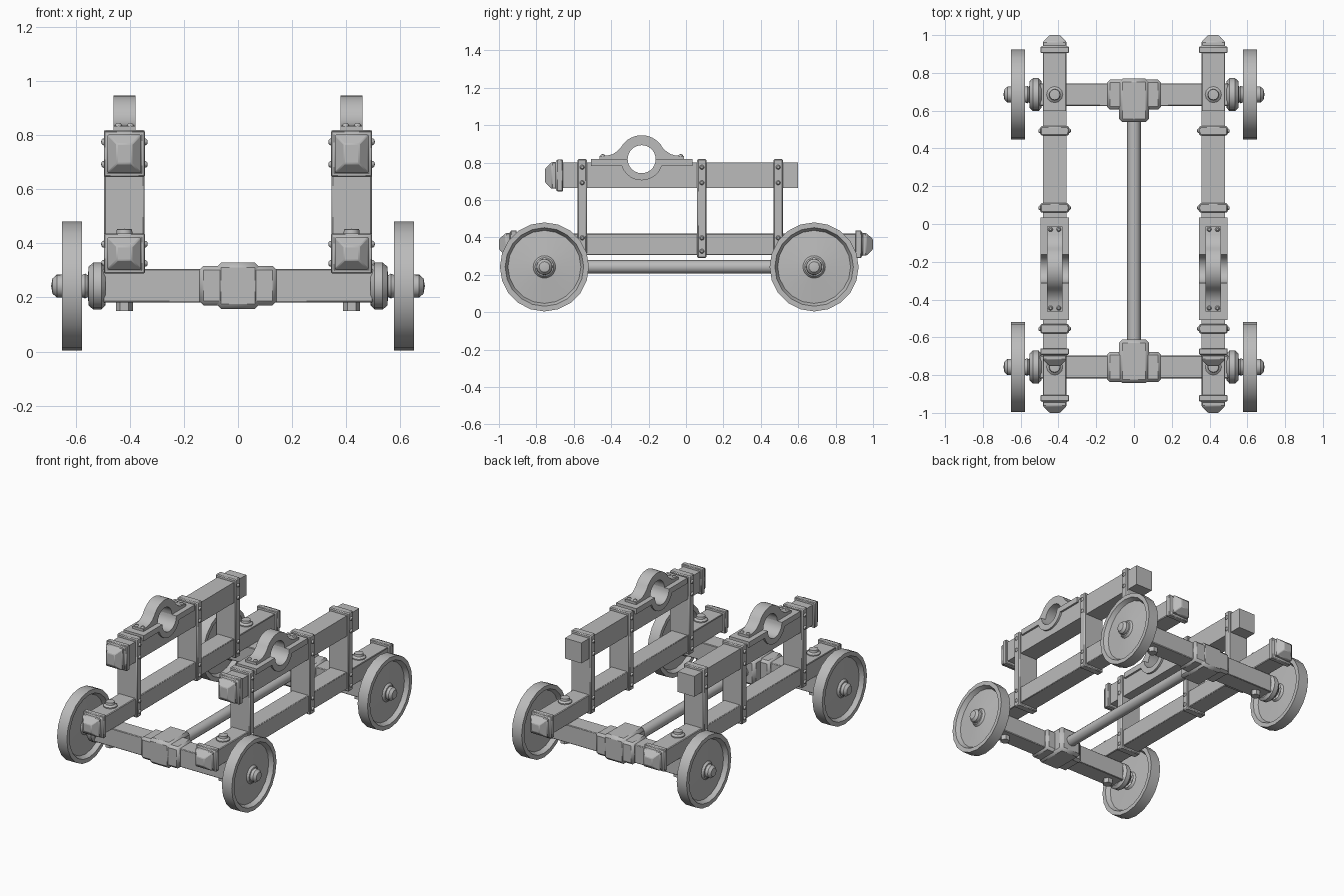
import bpy, bmesh, math
from mathutils import Vector, Matrix

cube = bpy.data.objects.get("Cube")
if cube:
    bpy.data.objects.remove(cube)

grey = bpy.data.materials.new("plain grey")
grey.use_nodes = True
grey.diffuse_color = (0.5, 0.5, 0.5, 1)
grey.node_tree.nodes["Principled BSDF"].inputs["Base Color"].default_value = grey.diffuse_color


def finish(name, bm, bevel=0.0, angle=35):
    bmesh.ops.recalc_face_normals(bm, faces=bm.faces)
    mesh = bpy.data.meshes.new(name)
    bm.to_mesh(mesh)
    bm.free()
    mesh.materials.append(grey)
    mesh.shade_smooth()
    mesh.set_sharp_from_angle(angle=math.radians(angle))
    obj = bpy.data.objects.new(name, mesh)
    bpy.context.collection.objects.link(obj)
    if bevel:
        mod = obj.modifiers.new("bevel", "BEVEL")
        mod.width, mod.segments = bevel, 1
    return obj


def box(name, lo, hi, bevel=0.0):
    lo, hi = Vector(lo), Vector(hi)
    bm = bmesh.new()
    bmesh.ops.create_cube(bm, size=1)
    bmesh.ops.scale(bm, vec=hi - lo, verts=bm.verts)
    bmesh.ops.translate(bm, vec=(lo + hi) / 2, verts=bm.verts)
    return finish(name, bm, bevel)


def lathe(name, profile, origin, axis, segments=16):
    """Turn (radius, distance) points around an axis through origin."""
    bm = bmesh.new()
    verts = [bm.verts.new((r, 0, t)) for r, t in profile]
    edges = [bm.edges.new(pair) for pair in zip(verts, verts[1:])]
    bmesh.ops.spin(bm, geom=verts + edges, cent=(0, 0, 0), axis=(0, 0, 1),
                   angle=math.tau, steps=segments)
    bmesh.ops.remove_doubles(bm, verts=bm.verts, dist=1e-4)
    turn = Vector(axis).to_track_quat("Z", "Y").to_matrix().to_4x4()
    bm.transform(Matrix.Translation(origin) @ turn)
    return finish(name, bm)


def side_plate(name, outline, x, half, bevel=0.0):
    """Extrude a (y, z) outline across x."""
    bm = bmesh.new()
    face = bm.faces.new([bm.verts.new((x - half, y, z)) for y, z in outline])
    new = bmesh.ops.extrude_face_region(bm, geom=[face])["geom"]
    bmesh.ops.translate(bm, vec=(2 * half, 0, 0),
                        verts=[v for v in new if isinstance(v, bmesh.types.BMVert)])
    return finish(name, bm, bevel)


def end_cap(name, x, y, z, way, half_z):
    """Flanged cap with a stub that tapers to a small square."""
    steps = [(0.014, 0), (0.014, 0.033), (0, 0.036), (0, 0.06), (-0.034, 0.095)]
    bm = bmesh.new()
    rings = []
    for grow, out in steps:
        a, b = 0.062 + grow, half_z + grow
        rings.append([bm.verts.new((x + i * a, y + way * out, z + k * b))
                      for i, k in ((-1, -1), (1, -1), (1, 1), (-1, 1))])
    for p, q in zip(rings, rings[1:]):
        for i in range(4):
            j = (i + 1) % 4
            bm.faces.new((p[i], p[j], q[j], q[i]))
    bm.faces.new(rings[0])
    bm.faces.new(rings[-1])
    finish(name, bm, 0.004)


def arc(radius, start, end, steps=14):
    angles = [math.radians(start + (end - start) * i / steps) for i in range(steps + 1)]
    return [(RING_Y + radius * math.cos(a), RING_Z + radius * math.sin(a)) for a in angles]


AXLE_Z, AXLES = 0.242, {"front": -0.757, "rear": 0.685}
RING_Y, RING_Z = -0.237, 0.818
RAIL_X = 0.42
STUD = [(0.013, 0), (0.012, 0.006), (0.007, 0.011), (0, 0.012)]
PIN = [(0, 0), (0.043, 0), (0.043, 0.01), (0.03, 0.02), (0.028, 0.035), (0, 0.037)]
COLLAR = [(0, 0.49), (0.07, 0.49), (0.087, 0.505), (0.087, 0.535), (0.072, 0.552),
          (0.04, 0.555), (0.046, 0.565), (0.04, 0.58), (0, 0.6)]
WHEEL = [(0.05, 0.585), (0.06, 0.6), (0.195, 0.605), (0.21, 0.577), (0.238, 0.577),
         (0.238, 0.65), (0.21, 0.65), (0.195, 0.622), (0.06, 0.635), (0.05, 0.648),
         (0.043, 0.65), (0.042, 0.67), (0.028, 0.686), (0, 0.691)]

# Axles with their hubs, wheels and centre joints
for end, y in AXLES.items():
    inward = 1 if end == "front" else -1
    box(end + "_axle", (-0.5, y - 0.06, 0.182), (0.5, y + 0.06, 0.305), 0.004)
    box(end + "_joint_sleeve", (-0.143, y - 0.08, 0.17), (0.143, y + 0.08, 0.317), 0.016)
    near, far = sorted((y - inward * 0.084, y + inward * 0.146))
    box(end + "_joint_socket", (-0.08, near, 0.157), (0.08, far, 0.329), 0.018)
    for side in (-1, 1):
        name = end + ("_left" if side > 0 else "_right")
        centre = (0, y, AXLE_Z)
        lathe(name + "_axle_collar", COLLAR, centre, (side, 0, 0))
        lathe(name + "_wheel", WHEEL, centre, (side, 0, 0), 20)
        lathe(name + "_pin_head", PIN, (side * RAIL_X, y, 0.417), (0, 0, 1), 12)
        lathe(name + "_pin_foot", [(0, 0), (0.031, 0), (0.031, 0.036), (0, 0.036)],
              (side * RAIL_X, y, 0.185), (0, 0, -1), 6)

# Long rod joining the axles
lathe("centre_rod", [(0.036, -0.65), (0.036, 0.58)], (0, 0, AXLE_Z), (0, 1, 0), 12)

# Two side frames
for side in (-1, 1):
    name = "left" if side > 0 else "right"
    x = side * RAIL_X

    # Lower rail
    box(name + "_lower_rail", (x - 0.062, -0.93, 0.305), (x + 0.062, 0.93, 0.42), 0.004)
    for way in (-1, 1):
        end_cap(name + ("_rear" if way > 0 else "_front") + "_lower_cap",
                x, way * 0.905, 0.363, way, 0.06)

    # Upper rail with a round notch under the bearing
    notch = arc(0.09, 192, 348)
    side_plate(name + "_upper_rail", [(-0.68, 0.8), (-0.68, 0.663), (0.6, 0.663),
               (0.6, 0.8)] + notch[::-1], x, 0.062)
    end_cap(name + "_upper_cap", x, -0.658, 0.731, -1, 0.071)

    # Posts with side studs
    for label, y in (("front", -0.555), ("middle", 0.085), ("rear", 0.493)):
        post = f"{name}_{label}_post"
        box(post, (x - 0.075, y - 0.025, 0.29), (x + 0.075, y + 0.025, 0.819), 0.006)
        for z in (0.326, 0.397, 0.692, 0.775):
            for way in (-1, 1):
                lathe(post + "_stud", STUD, (x + way * 0.074, y, z), (way, 0, 0), 8)

    # Lower bearing plate, sagging into the notch
    low, high = RING_Z - 0.037, RING_Z
    saddle = ([(RING_Y - 0.272, high), (RING_Y - 0.272, low)] + arc(0.113, 199, 341)
              + [(RING_Y + 0.272, low), (RING_Y + 0.272, high)] + arc(0.075, 360, 180))
    side_plate(name + "_bearing_saddle", saddle, x, 0.075)

    # Upper bearing arch with flared feet
    flare = [(0.132, 0.042), (0.155, 0.027), (0.18, 0.02), (0.225, 0.016), (0.225, 0)]
    arch = ([(RING_Y + a, RING_Z + b) for a, b in flare[::-1]] + arc(0.128, 28, 152)
            + [(RING_Y - a, RING_Z + b) for a, b in flare] + arc(0.075, 180, 0))
    side_plate(name + "_bearing_arch", arch, x, 0.041)
    for dy in (-0.208, 0.208):
        for dx in (-0.022, 0.022):
            lathe(name + "_arch_stud", STUD, (x + dx, RING_Y + dy, RING_Z + 0.015),
                  (0, 0, 1), 8)
